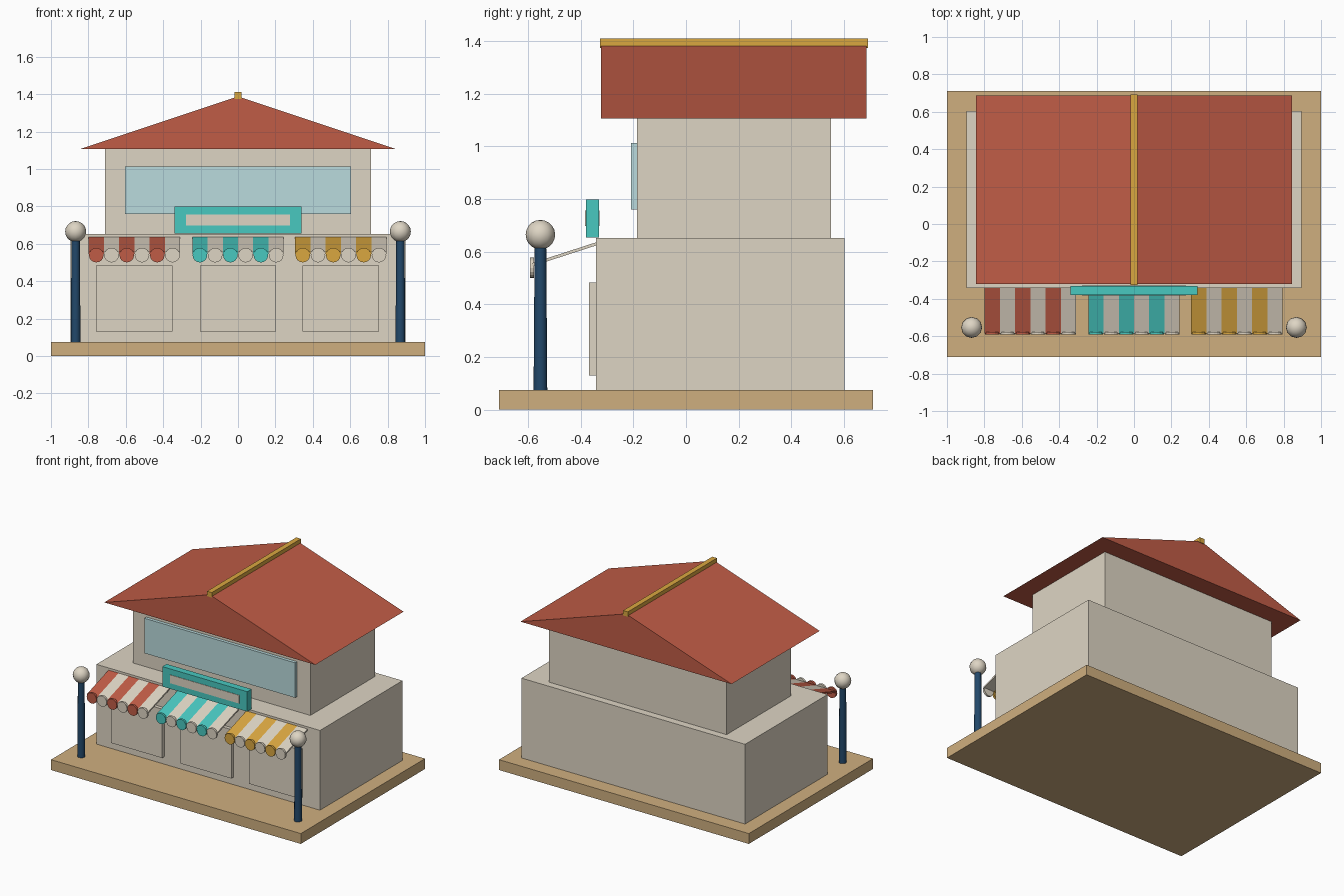
import bpy, bmesh, math
from mathutils import Matrix, Vector

default = bpy.data.objects.get("Cube")
if default:
    bpy.data.objects.remove(default)


def material(name, hex_code):
    """Flat material from an sRGB hex code, stored as linear values."""
    rgb = [int(hex_code[i:i + 2], 16) / 255 for i in (0, 2, 4)]
    lin = [c / 12.92 if c < 0.04045 else ((c + 0.055) / 1.055) ** 2.4 for c in rgb]
    mat = bpy.data.materials.new(name)
    mat.use_nodes = True
    mat.diffuse_color = (*lin, 1)
    mat.node_tree.nodes["Principled BSDF"].inputs["Base Color"].default_value = (*lin, 1)
    return mat


CREAM = material("cream", "DED5C4")
RED = material("tile red", "C05C46")
TEAL = material("teal", "48C8C0")
GOLD = material("gold", "DAA740")
WOOD = material("tan", "CFAF7F")
GLASS = material("pale glass", "BADBDD")
NAVY = material("navy", "22486A")


def finish(name, bm, *mats):
    bmesh.ops.recalc_face_normals(bm, faces=bm.faces)
    mesh = bpy.data.meshes.new(name)
    bm.to_mesh(mesh)
    bm.free()
    for mat in mats:
        mesh.materials.append(mat)
    obj = bpy.data.objects.new(name, mesh)
    bpy.context.collection.objects.link(obj)
    return obj


def box(name, mat, x, y, z):
    """Box from (min, max) ranges along each axis."""
    bm = bmesh.new()
    bmesh.ops.create_cube(bm, size=1)
    for v in bm.verts:
        v.co = Vector([(r[0] + r[1]) / 2 + c * (r[1] - r[0]) for c, r in zip(v.co, (x, y, z))])
    return finish(name, bm, mat)


def prism(bm, profile, start, end, axis, index=0):
    """Extrude a profile along x (profile is y, z) or y (profile is x, z)."""
    def place(p, t):
        return (t, p[0], p[1]) if axis == "x" else (p[0], t, p[1])
    rings = [[bm.verts.new(place(p, t)) for p in profile] for t in (start, end)]
    faces = [bm.faces.new(ring) for ring in rings]
    for i in range(len(profile)):
        j = (i + 1) % len(profile)
        faces.append(bm.faces.new((rings[0][i], rings[0][j], rings[1][j], rings[1][i])))
    for f in faces:
        f.material_index = index


def smooth(obj, angle):
    bpy.ops.object.select_all(action="DESELECT")
    obj.select_set(True)
    bpy.context.view_layer.objects.active = obj
    bpy.ops.object.shade_smooth_by_angle(angle=math.radians(angle))


# Building masses
box("base_slab", WOOD, (-1, 1), (-0.71, 0.71), (0, 0.075))
box("ground_floor", CREAM, (-0.895, 0.895), (-0.341, 0.603), (0.075, 0.652))
box("upper_floor", CREAM, (-0.71, 0.71), (-0.186, 0.55), (0.652, 1.107))
box("upper_window", GLASS, (-0.603, 0.603), (-0.209, -0.186), (0.76, 1.013))

# Gable roof and ridge beam
bm = bmesh.new()
prism(bm, [(-0.845, 1.106), (0.845, 1.106), (0, 1.388)], -0.322, 0.686, "y")
finish("gable_roof", bm, RED)
box("ridge_beam", GOLD, (-0.019, 0.019), (-0.327, 0.692), (1.374, 1.41))

# Sign board with its blank panel
box("sign_board", TEAL, (-0.34, 0.34), (-0.38, -0.331), (0.655, 0.799))
box("sign_panel", CREAM, (-0.278, 0.278), (-0.383, -0.328), (0.697, 0.757))

# Three shop fronts: door panel, striped awning, scalloped edge
STRIPES, WIDTH = 6, 0.0815
SLOPE = [(-0.338, 0.637), (-0.338, 0.625), (-0.585, 0.545), (-0.585, 0.557)]
for side, centre, mat in (("right", -0.554, RED), ("middle", 0, TEAL), ("left", 0.55, GOLD)):
    box(side + "_door", CREAM, (centre - 0.204, centre + 0.204), (-0.368, -0.341), (0.13, 0.484))
    awning, edge = bmesh.new(), bmesh.new()
    for i in range(STRIPES):
        x = centre + (i - STRIPES / 2) * WIDTH
        prism(awning, SLOPE, x, x + WIDTH, "x", i % 2)
        disc = [(x + WIDTH / 2 + 0.039 * math.cos(a), 0.539 + 0.039 * math.sin(a))
                for a in (math.tau * k / 16 for k in range(16))]
        prism(edge, disc, -0.592, -0.577, "y", i % 2)
    finish(side + "_awning", awning, mat, CREAM)
    finish(side + "_awning_scallops", edge, mat, CREAM)

# Lamp posts in the front corners
for side, x in (("right", -0.868), ("left", 0.868)):
    bm = bmesh.new()
    bmesh.ops.create_cone(bm, cap_ends=True, segments=12, radius1=0.026, radius2=0.022,
                          depth=0.555, matrix=Matrix.Translation((x, -0.553, 0.352)))
    smooth(finish(side + "_lamp_post", bm, NAVY), 40)
    bm = bmesh.new()
    bmesh.ops.create_uvsphere(bm, u_segments=12, v_segments=10, radius=0.056,
                              matrix=Matrix.Translation((x, -0.553, 0.665)))
    smooth(finish(side + "_lamp_globe", bm, CREAM), 40)
